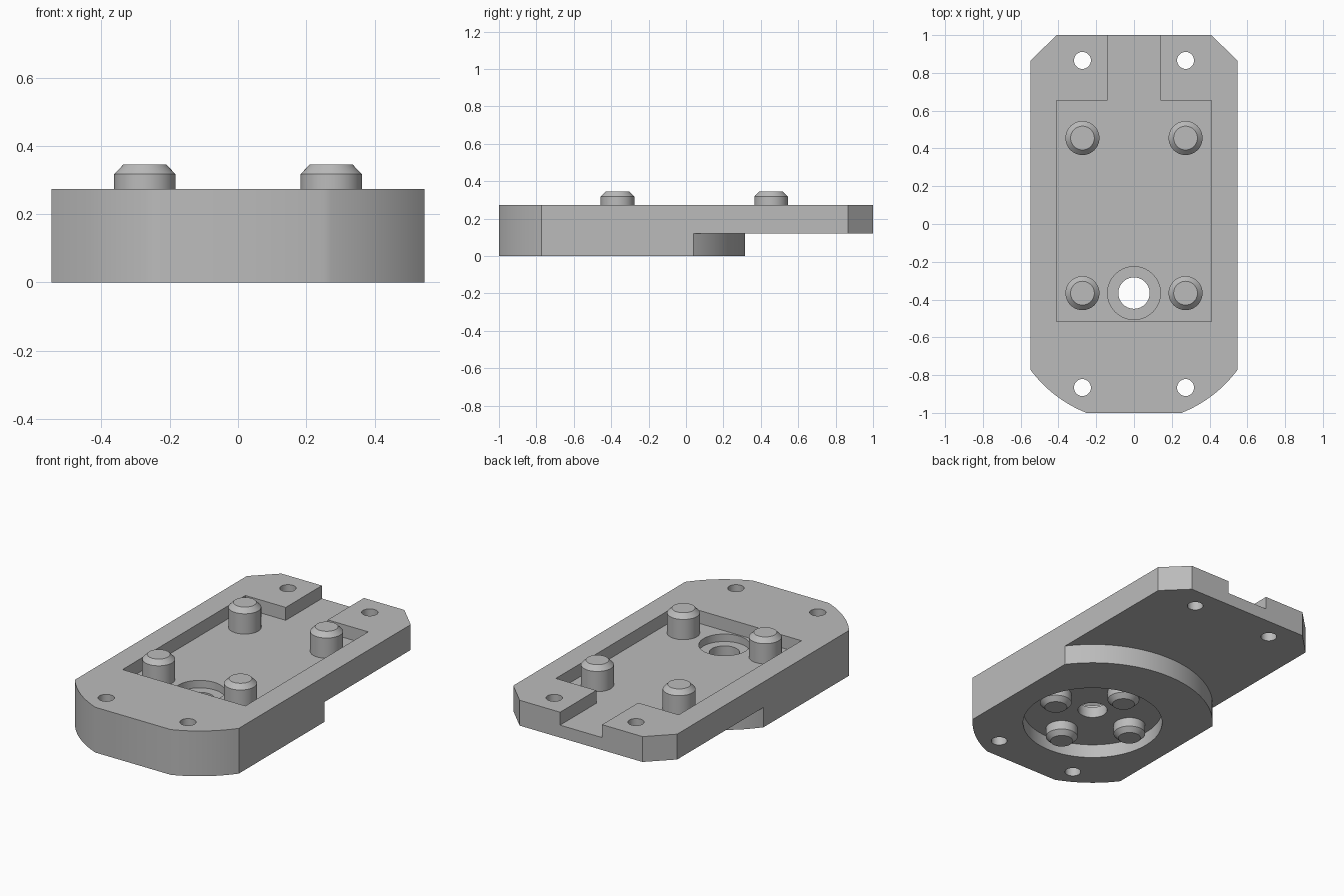
import bpy
import bmesh
from math import cos, sin, pi, asin

if "Cube" in bpy.data.objects:
    bpy.data.objects.remove(bpy.data.objects["Cube"])

HALF_W, TOP, LEDGE = 0.547, 0.273, 0.12   # half width, top height, underside of thin part
FLOOR, CEILING = 0.195, 0.083             # upper and lower pocket levels
HUB_Y, HUB_R = -0.366, 0.682              # centre and radius of the rounded front
PEG = 0.273                               # peg spacing from the centre

grey = bpy.data.materials.new("light_grey")
grey.use_nodes = True
grey.diffuse_color = (0.5, 0.5, 0.5, 1)
grey.node_tree.nodes["Principled BSDF"].inputs["Base Color"].default_value = (0.5, 0.5, 0.5, 1)


def arc(start, end, count, radius=HUB_R, cx=0, cy=HUB_Y):
    steps = [start + (end - start) * i / count for i in range(count + 1)]
    return [(cx + radius * cos(a), cy + radius * sin(a)) for a in steps]


def circle(radius, cx, cy, count=64):
    return arc(0, 2 * pi, count, radius, cx, cy)[:-1]


def box(x, y0, y1):
    return [(-x, y0), (x, y0), (x, y1), (-x, y1)]


def loft(name, rings):
    """Solid through (outline, height) rings from bottom to top."""
    bm = bmesh.new()
    loops = [[bm.verts.new((x, y, z)) for x, y in pts] for pts, z in rings]
    n = len(loops[0])
    for low, high in zip(loops, loops[1:]):
        for i in range(n):
            j = (i + 1) % n
            bm.faces.new((low[i], low[j], high[j], high[i]))
    bm.faces.new(loops[0][::-1])
    bm.faces.new(loops[-1])
    bmesh.ops.recalc_face_normals(bm, faces=bm.faces)
    mesh = bpy.data.meshes.new(name)
    bm.to_mesh(mesh)
    bm.free()
    mesh.materials.append(grey)
    obj = bpy.data.objects.new(name, mesh)
    bpy.context.collection.objects.link(obj)
    return obj


def cut(body, outline, z0, z1):
    cutter = loft("cutter", [(outline, z0), (outline, z1)])
    cutter.hide_render = True
    mod = body.modifiers.new("cut", "BOOLEAN")
    mod.operation, mod.solver, mod.object = "DIFFERENCE", "EXACT", cutter
    graph = bpy.context.evaluated_depsgraph_get()
    result = bpy.data.meshes.new_from_object(body.evaluated_get(graph))
    body.modifiers.clear()
    body.data = result
    bpy.data.objects.remove(cutter)


def smooth(obj):
    bpy.ops.object.select_all(action="DESELECT")
    obj.select_set(True)
    bpy.context.view_layer.objects.active = obj
    bpy.ops.object.shade_smooth_by_angle(angle=pi / 7)


# Plate outline: rounded front corners, chamfered back corners
a_side = -(pi / 2 - asin(HALF_W / HUB_R))
a_front = asin((-1 - HUB_Y) / HUB_R)
right_arc = arc(a_front, a_side, 16)
half = right_arc + [(HALF_W, 0.865), (0.41, 1)]
outline = half + [(-x, y) for x, y in reversed(half)]
plate = loft("base_plate", [(outline, 0), (outline, TOP)])

# Thin rear part behind the round step
step = arc(pi / 2 - asin(0.6 / HUB_R), pi / 2 + asin(0.6 / HUB_R), 48)
cut(plate, step + [(-0.6, 1.1), (0.6, 1.1)], -0.1, LEDGE)

# Upper pocket with a slot open to the back
pocket = [(0.41, -0.515), (0.41, 0.655), (0.14, 0.655), (0.14, 1.1)]
cut(plate, pocket + [(-x, y) for x, y in reversed(pocket)], FLOOR, 0.5)

# Round lower pocket, counterbore and centre hole
cut(plate, circle(0.395, 0, HUB_Y, 96), -0.1, CEILING)
cut(plate, circle(0.14, 0, HUB_Y), 0.15, 0.5)
cut(plate, circle(0.083, 0, HUB_Y), -0.1, 0.5)

# Corner screw holes
for x in (-PEG, PEG):
    for y in (-0.866, 0.866):
        cut(plate, circle(0.045, x, y, 32), -0.1, 0.5)
smooth(plate)


def peg(name, x, y, root, shoulder, tip):
    wide, narrow = circle(0.09, x, y, 48), circle(0.063, x, y, 48)
    rings = [(wide, root), (wide, shoulder), (narrow, tip)]
    smooth(loft(name, rings if tip > root else rings[::-1]))


# Upper pegs in a rectangle, lower pegs in a cross
for side, x in (("right", -PEG), ("left", PEG)):
    for end, y in (("front", HUB_Y), ("back", 0.455)):
        peg(f"upper_peg_{end}_{side}", x, y, FLOOR - 0.02, 0.317, 0.345)
for name, dx, dy in (("left", 1, 0), ("right", -1, 0), ("back", 0, 1), ("front", 0, -1)):
    peg(f"lower_peg_{name}", dx * PEG, HUB_Y + dy * PEG, CEILING + 0.02, 0.028, 0.001)
